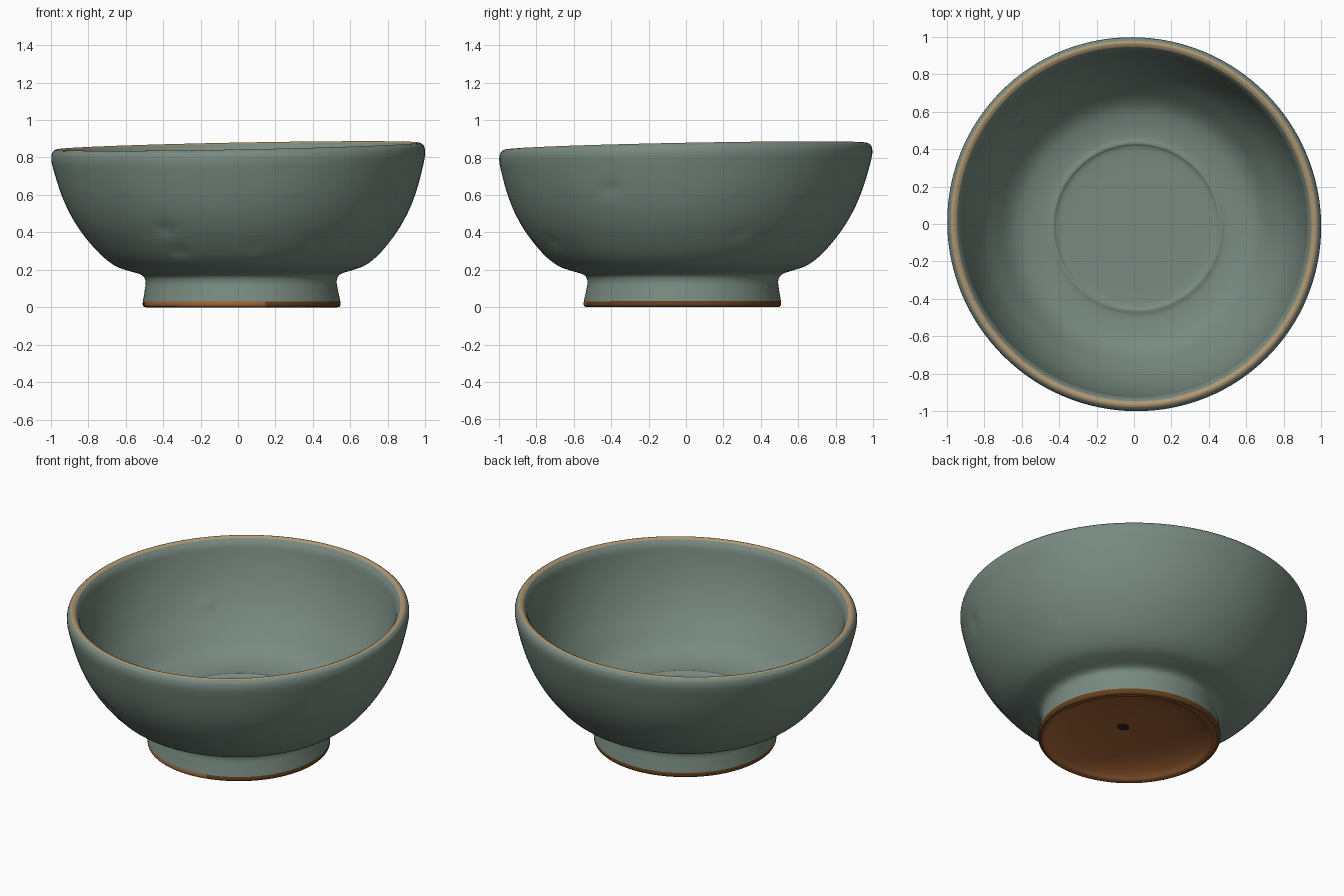
import bpy, bmesh, math
from mathutils import Vector
from math import sin, cos, pi

cube = bpy.data.objects.get("Cube")
if cube:
    bpy.data.objects.remove(cube, do_unlink=True)

RIM_Z, SEGMENTS = 0.86, 128


def make_material(name, rgb):
    mat = bpy.data.materials.new(name)
    mat.use_nodes = True
    mat.diffuse_color = (*rgb, 1)
    mat.node_tree.nodes["Principled BSDF"].inputs["Base Color"].default_value = (*rgb, 1)
    return mat


glaze = make_material("celadon_glaze", (0.19, 0.255, 0.218))
sand = make_material("bare_rim_clay", (0.43, 0.305, 0.165))
clay = make_material("fired_foot_clay", (0.36, 0.125, 0.038))
edge = make_material("dark_foot_edge", (0.13, 0.052, 0.012))
dark = make_material("dark_fleck", (0.035, 0.022, 0.012))

# Half profile (radius, height), split where the colour changes
foot_hollow = [(0, 0.092), (0.12, 0.089), (0.25, 0.077), (0.37, 0.054), (0.45, 0.025),
               (0.485, 0.003), (0.505, 0)]
foot_edge = [(0.505, 0), (0.52, 0.003), (0.528, 0.014), (0.527, 0.032)]
outer_wall = [(0.527, 0.032), (0.516, 0.09), (0.51, 0.14), (0.53, 0.175), (0.60, 0.198),
              (0.67, 0.225), (0.75, 0.29), (0.84, 0.40), (0.905, 0.51), (0.95, 0.62),
              (0.982, 0.73), (0.997, 0.80), (0.993, 0.84), (0.978, 0.857)]
rim = [(0.978, 0.857), (0.964, 0.861), (0.946, 0.853)]
inner_wall = [(0.946, 0.853), (0.926, 0.82), (0.914, 0.76), (0.895, 0.68), (0.862, 0.58),
              (0.81, 0.47), (0.745, 0.375), (0.685, 0.303), (0.625, 0.26), (0.55, 0.237),
              (0.48, 0.229), (0.445, 0.235), (0.41, 0.222), (0.25, 0.218), (0, 0.218)]
sections = [(foot_hollow, 2), (foot_edge, 3), (outer_wall, 0), (rim, 1), (inner_wall, 0)]

# Small dents in the glaze: location and radius
dents = [((-0.40, -0.76, 0.43), 0.07), ((-0.33, -0.69, 0.31), 0.06), ((0.06, -0.78, 0.33), 0.04),
         ((0.40, -0.70, 0.36), 0.05), ((0.88, -0.40, 0.62), 0.06), ((0.77, 0.30, 0.39), 0.04),
         ((0.66, 0.62, 0.55), 0.04), ((-0.61, 0.56, 0.51), 0.04), ((0.28, -0.59, 0.27), 0.04)]


def smooth_path(points, steps=4):
    """Catmull-Rom curve through the profile points."""
    p = [Vector(q) for q in points]
    p = [2 * p[0] - p[1]] + p + [2 * p[-1] - p[-2]]
    out = []
    for a, b, c, d in zip(p, p[1:], p[2:], p[3:]):
        for k in range(steps):
            t = k / steps
            out.append(0.5 * (2 * b + (c - a) * t + (2 * a - 5 * b + 4 * c - d) * t * t
                              + (3 * b - a - 3 * c + d) * t ** 3))
    return out + [p[-2]]


def hand_thrown(co):
    """Dent the wall, then make the mouth slightly oval and lean it on its foot."""
    x, y, z = co
    for spot, size in dents:
        gap = (co - Vector(spot)).length / size
        if gap < 1:
            pull = 1 - 0.02 * (1 - gap * gap) ** 2
            x, y = x * pull, y * pull
    high = min(z / RIM_Z, 1)
    low = 1 - high
    return Vector((x - 0.007 * y * high + 0.02 * low, y - 0.007 * x * high - 0.02 * low,
                   z + 0.019 * (x + y) * high))


# Bowl, turned from the profile
bm = bmesh.new()
previous = None
angles = [2 * pi * k / SEGMENTS for k in range(SEGMENTS)]
for points, slot in sections:
    for i, (r, z) in enumerate(smooth_path(points)):
        if previous and i == 0:
            continue
        ring = [bm.verts.new(hand_thrown(Vector((r * cos(a), r * sin(a), z)))) for a in angles]
        if previous:
            for k in range(SEGMENTS):
                n = (k + 1) % SEGMENTS
                face = bm.faces.new((previous[k], previous[n], ring[n], ring[k]))
                # the dark foot edge is worn back to bare clay along part of the front
                x, y, _ = face.calc_center_median()
                worn = slot == 3 and x < 0.15 and y < -0.15
                face.material_index = 2 if worn else slot
        previous = ring
bmesh.ops.remove_doubles(bm, verts=bm.verts, dist=0.0001)
bmesh.ops.recalc_face_normals(bm, faces=bm.faces)
mesh = bpy.data.meshes.new("bowl")
bm.to_mesh(mesh)
bm.free()
for mat in (glaze, sand, clay, edge):
    mesh.materials.append(mat)
bowl = bpy.data.objects.new("bowl", mesh)
bpy.context.collection.objects.link(bowl)
bpy.ops.object.select_all(action="DESELECT")
bowl.select_set(True)
bpy.context.view_layer.objects.active = bowl
bpy.ops.object.shade_smooth_by_angle(angle=math.radians(50))

# Dark fleck in the hollow of the foot
bpy.ops.mesh.primitive_cylinder_add(vertices=9, radius=0.038, depth=0.009,
                                    location=(0.035, -0.055, 0.09))
fleck = bpy.context.object
fleck.name = "foot_fleck"
fleck.scale.y = 0.8
fleck.data.materials.append(dark)
